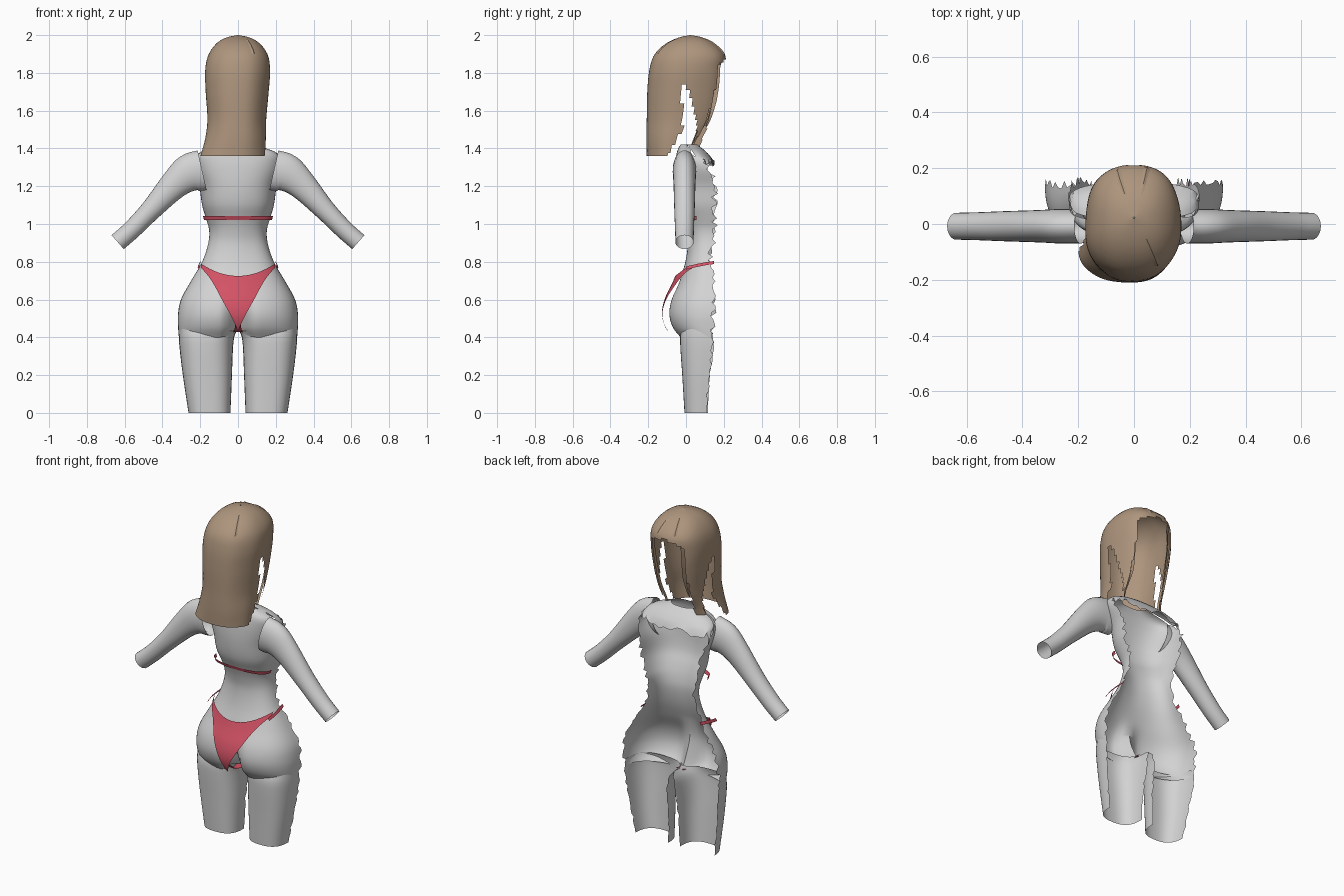
import bpy, bmesh, math, random
from mathutils import Vector

random.seed(4)
if "Cube" in bpy.data.objects:
    bpy.data.objects.remove(bpy.data.objects["Cube"])


def material(name, rgb):
    m = bpy.data.materials.new(name)
    m.use_nodes = True
    m.diffuse_color = (*rgb, 1)
    b = m.node_tree.nodes["Principled BSDF"]
    b.inputs["Base Color"].default_value = (*rgb, 1)
    b.inputs["Roughness"].default_value = 0.8
    return m


GREY = material("pale grey", (0.65, 0.65, 0.65))
RED = material("coral red", (0.65, 0.085, 0.13))
BROWN = material("light brown", (0.42, 0.3, 0.205))


def keyed(keys, z):
    """Smoothly interpolate rows of (z, value, value, ...)."""
    z = min(max(z, keys[0][0]), keys[-1][0])
    i = max(k for k in range(len(keys) - 1) if keys[k][0] <= z)
    a, b = keys[i], keys[i + 1]
    p, q = keys[max(i - 1, 0)], keys[min(i + 2, len(keys) - 1)]
    h = b[0] - a[0]
    u = (z - a[0]) / h
    out = []
    for n in range(1, len(a)):
        ma = (b[n] - p[n]) / (b[0] - p[0]) * h
        mb = (q[n] - a[n]) / (q[0] - a[0]) * h
        out.append((2*u**3 - 3*u**2 + 1) * a[n] + (u**3 - 2*u**2 + u) * ma
                   + (3*u**2 - 2*u**3) * b[n] + (u**3 - u**2) * mb)
    return out


def loft(name, rows, mat, closed=False, keep=None, angle=40):
    """Skin rows of points; keep() decides which faces stay."""
    bm = bmesh.new()
    grid = [[bm.verts.new(p) for p in r] for r in rows]
    n = len(rows[0])
    for r, s in zip(grid, grid[1:]):
        for j in range(n if closed else n - 1):
            k = (j + 1) % n
            quad = (r[j], r[k], s[k], s[j])
            if keep is None or keep(sum((v.co for v in quad), Vector()) / 4):
                bm.faces.new(quad)
    bmesh.ops.delete(bm, geom=[v for v in bm.verts if not v.link_faces], context='VERTS')
    bmesh.ops.recalc_face_normals(bm, faces=bm.faces)
    me = bpy.data.meshes.new(name)
    bm.to_mesh(me)
    bm.free()
    me.materials.append(mat)
    ob = bpy.data.objects.new(name, me)
    bpy.context.collection.objects.link(ob)
    bpy.ops.object.select_all(action='DESELECT')
    ob.select_set(True)
    bpy.context.view_layer.objects.active = ob
    bpy.ops.object.shade_smooth_by_angle(angle=math.radians(angle))
    return ob


def span(a, b, n):
    return [a + (b - a) * i / (n - 1) for i in range(n)]


def power(v, e):
    return math.copysign(abs(v) ** e, v)


# Torso profile: height, half width, rear y, cut edge y
BODY = [(0.4, .313, -.035, .14), (0.45, .317, -.075, .14), (0.52, .318, -.095, .145),
        (0.6, .302, -.082, .145), (0.7, .248, -.035, .14), (0.8, .19, .0, .13),
        (0.9, .157, .015, .14), (0.97, .153, .005, .15), (1.03, .17, -.015, .155),
        (1.1, .19, -.045, .15), (1.2, .205, -.06, .15), (1.3, .235, -.06, .12),
        (1.36, .22, -.052, .05), (1.39, .18, -.045, .03), (1.42, .08, -.03, .01)]
CLEFT = [(0.4, .1), (0.5, .09), (0.6, .045), (0.72, 0), (1.42, 0)]


def body_point(t, z, jag=0):
    w, yb, cy = keyed(BODY, z)
    x = w * power(math.cos(t), .8)
    y = cy + jag - (cy + jag - yb) * abs(math.sin(t)) ** .8
    y += keyed(CLEFT, z)[0] * math.exp(-(x / .05) ** 2)
    lift = .04 * math.exp(-(x / .04) ** 2) if z < .42 else 0
    return (x, y, z + lift)


def torso_row(z):
    ts = span(0, math.pi, 41)
    return [body_point(t, z, random.uniform(-.018, .018) if i in (0, 40) else 0)
            for i, t in enumerate(ts)]


loft("torso_shell", [torso_row(z) for z in span(.4, 1.42, 56)], GREY)

# Upper chest strip in front of the neck opening, with a ragged hem
rows = []
for k, z in enumerate(span(1.33, 1.42, 7)):
    w, yb, cy = keyed(BODY, z)
    yf = keyed([(1.33, .15), (1.38, .11), (1.42, .06)], z)[0]
    rows.append([(w * power(math.cos(t), .8), cy + (yf - cy) * math.sin(t) ** .8,
                  z + (random.uniform(-.03, .01) if k == 0 else 0))
                 for t in span(0, math.pi, 25)])
loft("upper_chest", rows, GREY)

# Thighs: height, inner x, outer x, rear y, cut edge y
THIGH = [(0, .04, .262, -.008, .108), (.2, .032, .292, -.02, .122),
         (.35, .026, .31, -.03, .142), (.41, .018, .313, -.03, .14), (.445, .0, .31, -.02, .12)]
for side, label in ((1, "left"), (-1, "right")):
    rows = []
    for z in span(0, .445, 20):
        xi, xo, yb, cy = keyed(THIGH, z)
        mid, half = (xi + xo) / 2, (xo - xi) / 2
        row = []
        for i, t in enumerate(span(0, math.pi, 25)):
            c = cy + (random.uniform(-.008, .008) if i in (0, 24) else 0)
            row.append((side * (mid + half * power(math.cos(t), .75)),
                        c - (c - yb) * abs(math.sin(t)) ** .75, z + (.008 if z == 0 and c < 0 else 0)))
        rows.append(row)
    loft(label + "_thigh", rows, GREY)

    # Arm: open tube along a drooping path (x, z, radius in plane, radius in y)
    path = [(0, .19, 1.285, .108, .062), (1, .26, 1.268, .1, .062), (2, .34, 1.205, .077, .058),
            (3, .46, 1.075, .056, .054), (4, .56, .972, .05, .05), (5, .637, .904, .049, .048)]
    rows = []
    for u in span(0, 5, 26):
        x, z, r, ry = keyed(path, u)
        xa, za = keyed(path, u + .05)[:2]
        xb, zb = keyed(path, u - .05)[:2]
        d = Vector((xa - xb, za - zb)).normalized()
        rows.append([(side * (x - d.y * r * math.cos(a)), -.008 + ry * math.sin(a),
                      z + d.x * r * math.cos(a))
                     for a in [math.tau * i / 24 for i in range(24)]])
    loft(label + "_arm", rows, GREY, closed=True)

# Swimsuit seat: panel stretched over the hips
EDGE = [(0, .432), (.03, .5), (.085, .6), (.14, .7), (.2, .775)]


def stretched_y(x, z):
    w, yb, cy = keyed(BODY, z)
    c = min(abs(x) / (w + .012), 1)
    return cy - (cy - yb + .022) * (1 - c ** 2.5) ** .4


cols = []
for x in span(-.195, .195, 41):
    top = .725 + 1.7 * x * x
    low = min(keyed(EDGE, abs(x))[0], top - .012)
    cols.append([(x, stretched_y(x, z) - .01 * math.exp(-(x / .1) ** 2), z)
                 for z in span(low, top, 16)])
loft("swimsuit_seat", cols, RED)

# Side straps and underside strip
for side, label in ((1, "left"), (-1, "right")):
    loft(label + "_hip_strap",
         [[(side * (.198 + dx), y, z), (side * (.206 + dx), y, z - .016)]
          for y, z, dx in ((.0, .775, .002), (.05, .787, .008), (.1, .797, .004), (.148, .804, -.004))],
         RED)
loft("swimsuit_underside", [[(-h, y, z), (h, y, z)] for y, z, h in
     ((-.085, .47, .016), (-.045, .435, .018), (.0, .428, .022), (.06, .437, .028))], RED)

# Narrow band around the upper back
rows = []
for z in (1.022, 1.028, 1.036, 1.042):
    w, yb, cy = keyed(BODY, z)
    rows.append([((w + .012) * power(math.cos(t), .8), .06 - (.06 - yb + .006) * math.sin(t) ** .8, z)
                 for t in span(.02, math.pi - .02, 41)])
loft("back_band", rows, RED)

# Hair profile: height, half width, rear y, face side y, sideways shift
HAIR = [(1.36, .17, -.208, .07, -.03), (1.45, .16, -.21, .11, -.015), (1.55, .155, -.208, .165, -.008),
        (1.7, .166, -.205, .2, -.006), (1.82, .171, -.193, .21, -.003), (1.9, .155, -.165, .205, 0),
        (1.96, .11, -.1, .145, 0), (1.99, .055, -.03, .08, 0), (2, .003, .02, .025, 0)]


def hair_point(a, z, inset=0):
    w, yb, yf, dx = keyed(HAIR, z)
    y0, r = (yb + yf) / 2, (yf - yb) / 2
    wave = 1 + .02 * math.sin(5 * a + 1) * min(1, (2 - z) * 4)
    return (dx + (w - inset) * wave * power(math.sin(a), .85),
            y0 - (r - inset) * power(math.cos(a), .85), z)


def hair_keep(c):
    """Leave the face open and a slot between the rear drape and side locks."""
    slot_low = -.02 - .08 * max(0, (1.5 - c.z) / .14)
    slot_high = .035 + .02 * math.sin((c.z - 1.4) * 14)
    if c.z < 1.77 and slot_low < c.y < slot_high - .05 * max(0, (c.z - 1.7) / .07):
        return False
    if c.y > 0 and (c.z < 1.41 or c.z < 1.88 - 3 * c.x ** 2 and abs(c.x) < .115):
        return False
    return True


heights = span(1.36, 1.9, 38) + [1.92, 1.94, 1.96, 1.975, 1.985, 1.993, 2]
loft("hair", [[hair_point(math.tau * i / 80, z) for i in range(80)] for z in heights],
     BROWN, closed=True, keep=hair_keep, angle=30)

# Loose strands hanging beside the face, tapering to points
for k, (a, bottom) in enumerate(((2.25, 1.42), (-2.2, 1.4), (-2.5, 1.52))):
    rows = []
    for z in span(bottom, 1.88, 14):
        h = .13 * min(1, (z - bottom) / .15 + .08)
        rows.append([hair_point(a + s * h, z, .008 + .012 * (s == 0)) for s in (-1, 0, 1)])
    loft("face_strand_%d" % (k + 1), rows, BROWN)

# Thin raised strands over the crown
for k, (a, start) in enumerate(((2.9, 1.9), (-2.8, 1.91), (.5, 1.9))):
    rows = [[hair_point(a + s * .1, z, -.005 if s == 0 else .002) for s in (-1, 0, 1)]
            for z in span(start, 1.98, 9)]
    loft("crown_strand_%d" % (k + 1), rows, BROWN)
